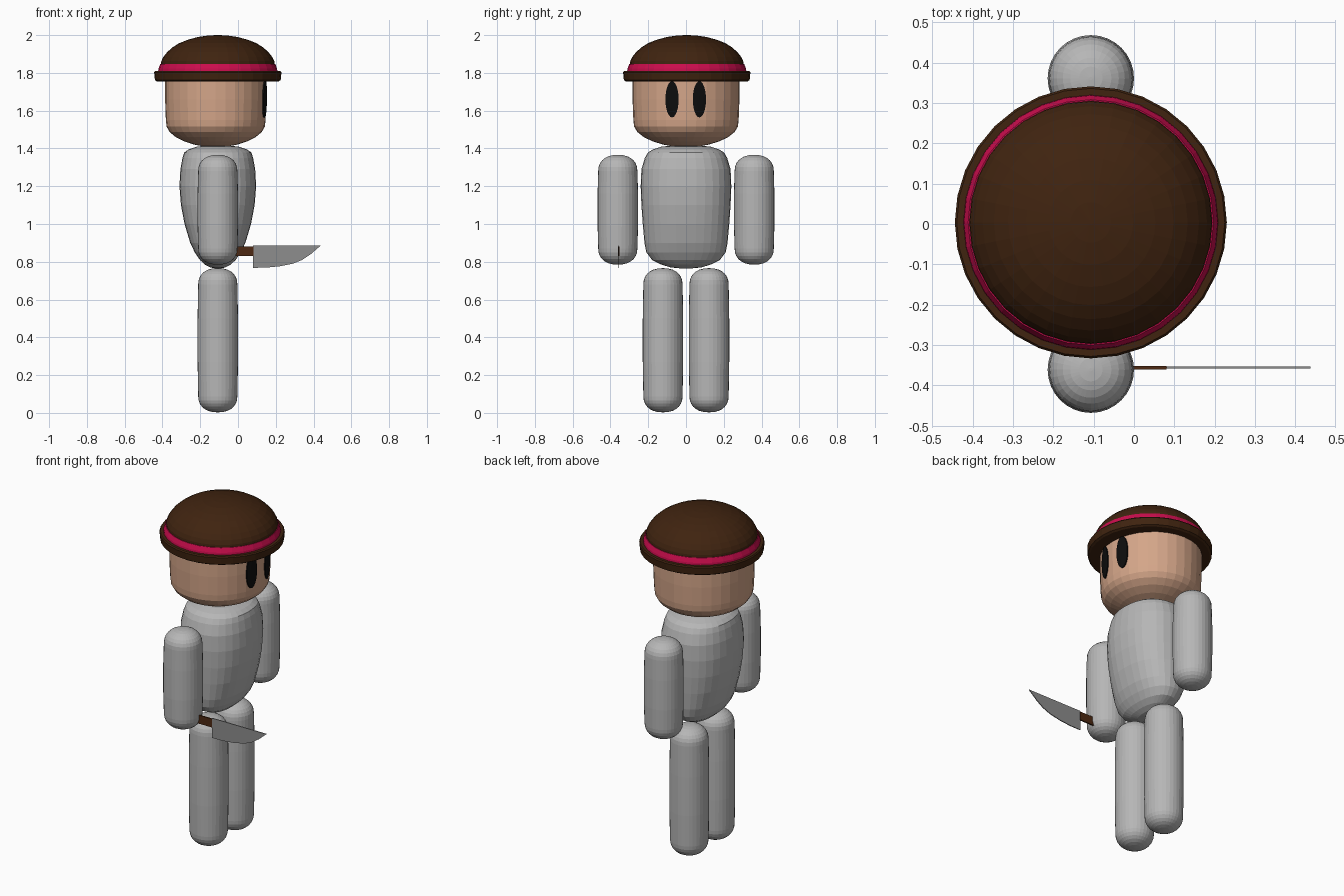
import bpy, bmesh, math

if "Cube" in bpy.data.objects:
    bpy.data.objects.remove(bpy.data.objects["Cube"])


def material(name, rgb):
    m = bpy.data.materials.new(name)
    m.diffuse_color = (*rgb, 1)
    m.use_nodes = True
    m.node_tree.nodes["Principled BSDF"].inputs["Base Color"].default_value = m.diffuse_color
    return m


GREY = material("light grey", (0.47, 0.47, 0.47))
SKIN = material("skin", (0.66, 0.38, 0.25))
BROWN = material("dark brown", (0.05, 0.017, 0.005))
PINK = material("crimson", (0.60, 0.004, 0.075))
BLACK = material("black", (0.004, 0.004, 0.004))
STEEL = material("steel", (0.27, 0.27, 0.27))
WOOD = material("handle brown", (0.075, 0.022, 0.006))
CX = -0.107


def finish(name, bm, mat):
    bmesh.ops.recalc_face_normals(bm, faces=bm.faces)
    me = bpy.data.meshes.new(name)
    bm.to_mesh(me)
    bm.free()
    me.materials.append(mat)
    ob = bpy.data.objects.new(name, me)
    bpy.context.collection.objects.link(ob)
    return ob


def loft(name, cx, cy, levels, mat, segs=32, power=2.0):
    """Stack of superellipse rings (z, x radius, y radius), capped at both ends."""
    bm = bmesh.new()
    rings = []
    for z, rx, ry in levels:
        ring = []
        for i in range(segs):
            a = 2 * math.pi * i / segs
            c, s = math.cos(a), math.sin(a)
            x = math.copysign(abs(c) ** (2 / power), c) * rx
            y = math.copysign(abs(s) ** (2 / power), s) * ry
            ring.append(bm.verts.new((cx + x, cy + y, z)))
        rings.append(ring)
    for lo, hi in zip(rings, rings[1:]):
        for i in range(segs):
            j = (i + 1) % segs
            bm.faces.new((lo[i], lo[j], hi[j], hi[i]))
    bm.faces.new(rings[0][::-1])
    bm.faces.new(rings[-1])
    return finish(name, bm, mat)


def round_levels(levels):
    return [(z, r, r) for z, r in levels]


def capsule(name, y, z0, z1, r, mat, cap=0.085, steps=7):
    ends = []
    for k in range(steps + 1):
        a = math.pi / 2 * k / steps
        ends.append((cap * (1 - math.sin(a) ** 0.92), max(0.004, r * 0.97 * math.cos(a) ** 0.85)))
    low = [(z0 + h, q) for h, q in reversed(ends)]
    high = [(z1 - h, q) for h, q in ends]
    mid = [(z0 + (z1 - z0) * t, r) for t in (0.35, 0.5, 0.65)]
    return loft(name, CX, y, round_levels(low + mid + high), mat)


def plate(name, outline, y, thick, mat):
    """Flat outline in x, z extruded along y."""
    bm = bmesh.new()
    f = bm.faces.new([bm.verts.new((x, y - thick / 2, z)) for x, z in outline])
    ext = bmesh.ops.extrude_face_region(bm, geom=[f])["geom"]
    bmesh.ops.translate(bm, vec=(0, thick, 0),
                        verts=[v for v in ext if isinstance(v, bmesh.types.BMVert)])
    return finish(name, bm, mat)


# limbs
for side, s in (("right", -1), ("left", 1)):
    capsule(side + "_leg", s * 0.122, 0.003, 0.766, 0.107, GREY)
    capsule(side + "_arm", s * 0.361, 0.785, 1.366, 0.107, GREY)

# torso: wide, tapering to a rounded bottom, with a sharp shoulder edge
loft("torso", CX, 0, [
    (0.764, 0.01, 0.02), (0.770, 0.04, 0.08), (0.785, 0.068, 0.13), (0.81, 0.095, 0.18),
    (0.85, 0.122, 0.21), (0.90, 0.146, 0.22), (1.0, 0.176, 0.229), (1.1, 0.195, 0.236),
    (1.2, 0.203, 0.24), (1.29, 0.198, 0.236), (1.35, 0.187, 0.218), (1.378, 0.178, 0.202),
    (1.395, 0.155, 0.175), (1.41, 0.11, 0.13), (1.415, 0.05, 0.06)], GREY, power=2.25)

# head
HX, RX, RY = -0.118, 0.268, 0.283
loft("head", HX, 0, [(z, RX * q, RY * q) for z, q in (
    (1.405, 0.03), (1.410, 0.22), (1.420, 0.42), (1.437, 0.62), (1.460, 0.79), (1.487, 0.91),
    (1.515, 0.97), (1.55, 0.985), (1.66, 1.0), (1.80, 1.0))], SKIN)

# eyes: thin oval plates curved to the face
for side, yc in (("right", -0.074), ("left", 0.071)):
    bm = bmesh.new()
    rows = []
    for q, off in ((0.001, 0.007), (0.5, 0.007), (1.0, 0.006), (1.0, -0.002)):
        row = []
        for i in range(24):
            a = 2 * math.pi * i / 24
            y = yc + 0.035 * q * math.cos(a)
            z = 1.66 + 0.096 * q * math.sin(a)
            k = 1.0 if z > 1.66 else 1 - 0.015 * (1.66 - z) / 0.11
            x = HX + RX * k * math.sqrt(1 - (y / (RY * k)) ** 2) + off
            row.append(bm.verts.new((x, y, z)))
        rows.append(row)
    bm.faces.new(rows[0])
    for lo, hi in zip(rows, rows[1:]):
        for i in range(24):
            j = (i + 1) % 24
            bm.faces.new((lo[i], lo[j], hi[j], hi[i]))
    finish(side + "_eye", bm, BLACK)

# hat
HY = 0.004
loft("hat_brim", CX, HY, round_levels([
    (1.755, 0.322), (1.762, 0.333), (1.803, 0.337), (1.810, 0.332)]), BROWN)
loft("hat_band", CX, HY, round_levels([(1.805, 0.316), (1.822, 0.314), (1.848, 0.304)]), PINK)
loft("hat_crown", CX, HY, round_levels([
    (1.84, 0.302), (1.862, 0.299), (1.885, 0.288), (1.91, 0.268), (1.935, 0.24),
    (1.957, 0.205), (1.975, 0.16), (1.99, 0.105), (1.998, 0.05), (2.0, 0.005)]), BROWN)

# knife held in the right hand
plate("knife_handle", [(-0.03, 0.83), (0.081, 0.83), (0.081, 0.88), (-0.03, 0.88)],
      -0.356, 0.008, WOOD)
plate("knife_blade", [(0.08, 0.768), (0.15, 0.769), (0.22, 0.776), (0.29, 0.79), (0.34, 0.81),
                      (0.385, 0.84), (0.437, 0.885), (0.08, 0.885)], -0.356, 0.005, STEEL)
